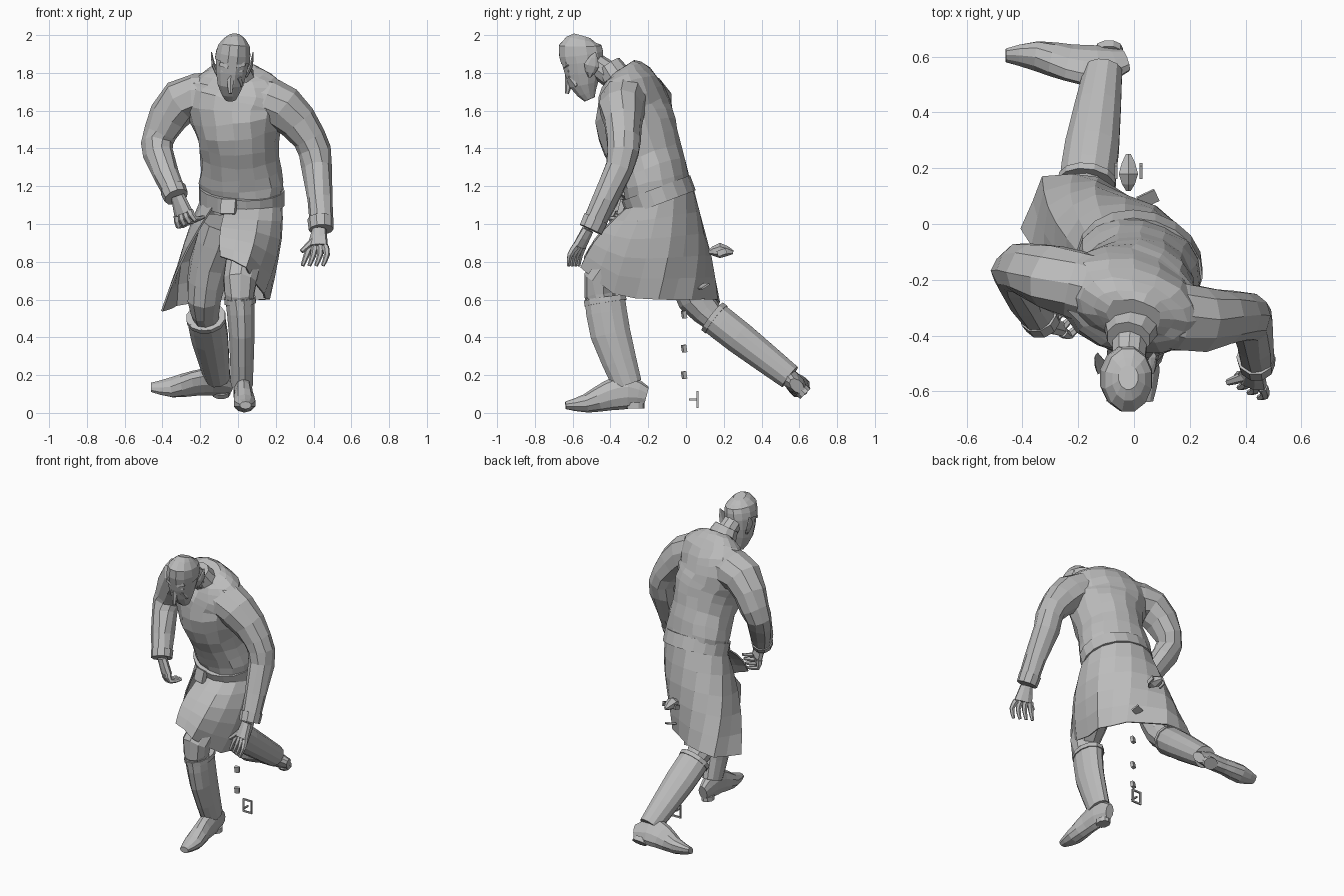
import bpy, bmesh, math, random
from mathutils import Vector

random.seed(4)
default_cube = bpy.data.objects.get("Cube")
if default_cube:
    bpy.data.objects.remove(default_cube, do_unlink=True)

grey = bpy.data.materials.new("plain grey")
grey.use_nodes = True
grey.diffuse_color = (.5, .5, .5, 1)
grey.node_tree.nodes["Principled BSDF"].inputs["Base Color"].default_value = grey.diffuse_color


def finish(name, bm):
    bmesh.ops.recalc_face_normals(bm, faces=bm.faces)
    mesh = bpy.data.meshes.new(name)
    bm.to_mesh(mesh)
    bm.free()
    mesh.materials.append(grey)
    obj = bpy.data.objects.new(name, mesh)
    bpy.context.collection.objects.link(obj)
    return obj


def refine(points):
    """Insert one smooth in-between point into every span."""
    result = [points[0]]
    for i, (here, after) in enumerate(zip(points, points[1:])):
        before = points[max(i - 1, 0)]
        beyond = points[min(i + 2, len(points) - 1)]
        middle = [(b + c) / 2 + (b + c - a - d) / 16
                  for a, b, c, d in zip(before, here, after, beyond)]
        result += [middle, after]
    return result


def bridge(bm, rows, closed):
    for low, high in zip(rows, rows[1:]):
        for k in range(len(low) if closed else len(low) - 1):
            n = (k + 1) % len(low)
            bm.faces.new((low[k], low[n], high[n], high[k]))


def loft(name, rings, side=(1, 0, 0), sides=10, jitter=0):
    """Skin elliptical rings (x, y, z, half width, half depth) along a smooth path."""
    rings = refine([(*r, r[-1]) if len(r) == 4 else r for r in rings])
    centres = [Vector(r[:3]) for r in rings]
    bm = bmesh.new()
    loops = []
    for i, (*_, width, depth) in enumerate(rings):
        along = (centres[min(i + 1, len(rings) - 1)] - centres[max(i - 1, 0)]).normalized()
        across = Vector(side)
        across = (across - along * across.dot(along)).normalized()
        outward = along.cross(across)
        loop = []
        for k in range(sides):
            angle = math.tau * (k + .5) / sides
            point = centres[i] + across * width * math.cos(angle) + outward * depth * math.sin(angle)
            point += Vector([random.uniform(-jitter, jitter) for _ in range(3)])
            loop.append(bm.verts.new(point))
        loops.append(loop)
    bridge(bm, loops, True)
    bm.faces.new(loops[0])
    bm.faces.new(loops[-1])
    return finish(name, bm)


def limb(name, joints, radii, **options):
    loft(name, [(*joint, radius) for joint, radius in zip(joints, radii)], **options)


def box(name, centre, size, turn=(0, 0, 0)):
    bm = bmesh.new()
    bmesh.ops.create_cube(bm, size=1)
    bmesh.ops.scale(bm, vec=size, verts=bm.verts)
    obj = finish(name, bm)
    obj.location = centre
    obj.rotation_euler = [math.radians(degrees) for degrees in turn]


# Torso, belt and collar share the twist of the hips
twist = Vector((3, -1, 0)).normalized()
front = Vector((-1, -3, 0)).normalized()
cloth = .006
loft("tunic_top", [
    (.02, -.14, 1.12, .21, .17), (.02, -.16, 1.22, .23, .18), (.01, -.21, 1.36, .21, .19),
    (0, -.26, 1.5, .23, .21), (-.02, -.28, 1.62, .26, .19), (0, -.29, 1.71, .26, .16),
    (0, -.31, 1.79, .2, .11), (0, -.33, 1.83, .1, .07)],
    twist, sides=16, jitter=cloth)
loft("belt", [(.02, -.13, 1.11, .23, .19), (.02, -.16, 1.19, .23, .19)], twist, sides=18)
box("belt_buckle", (-.05, -.33, 1.09), (.08, .03, .08), (-15, 0, -18))
box("belt_tail", (-.06, -.34, 1.02), (.03, .02, .1), (-15, 8, -18))
loft("collar", [(-.01, -.37, 1.78, .1, .08), (-.02, -.41, 1.84, .08, .07)])
loft("neck", [(-.01, -.36, 1.76, .07), (-.02, -.5, 1.86, .06)])

# Head
skull = [(-.04, -.51, 1.66, .03), (-.04, -.54, 1.74, .07, .08), (-.03, -.55, 1.86, .09, .11),
         (-.02, -.56, 1.94, .08, .11), (-.02, -.55, 1.99, .03, .04)]
loft("head", skull, sides=12)
loft("cap", [(x, y, z + cloth, width + cloth, depth + cloth) for x, y, z, width, depth in skull[2:]],
     sides=12)
limb("nose", [(-.03, -.63, 1.83), (-.04, -.62, 1.76), (-.04, -.63, 1.69)], (.01, .02, .01), sides=6)
box("mouth", (-.04, -.58, 1.71), (.05, .02, .01), (25, 0, 0))
for label, m in (("left", 1), ("right", -1)):
    def beside(offset, y, z):
        return (m * offset - .03, y, z)
    box(label + "_brow", beside(.04, -.63, 1.84), (.05, .03, .02), (0, -m * 18, m * 20))
    box(label + "_eye", beside(.04, -.62, 1.81), (.03, .02, .01), (0, 0, m * 20))
    limb(label + "_cheek", [beside(.03, -.61, 1.78), beside(.05, -.58, 1.73)], (.02, .01), sides=6)
    loft(label + "_ear", [(*beside(.07, -.51, 1.78), .01), (*beside(.1, -.5, 1.84), .01, .04),
                          (*beside(.11, -.48, 1.91), .003)], sides=6)

# Skirt: hem runs from the left front edge round the back to the right front edge
hem = refine([(-.09, -.53, .83), (.04, -.55, .77), (.13, -.38, .63), (.16, -.15, .6), (.08, .02, .6),
              (-.12, .16, .6), (-.32, .17, .57), (-.4, -.01, .54)])
bm = bmesh.new()
rows = []
steps = 5
for step in range(steps + 1):
    drop = step / steps
    row = []
    for k, hem_point in enumerate(hem):
        angle = math.radians(-8 + 338 * k / (len(hem) - 1))
        right_way, front_way = twist * math.sin(angle), front * math.cos(angle)
        outward = right_way + front_way
        waist = Vector((.02, -.14, 1.13)) + right_way * .22 + front_way * .18
        waist.z += outward.y * .05
        bulge = .035 * math.sin(math.pi * drop) + .01 * drop * (-1) ** k
        row.append(bm.verts.new(waist.lerp(Vector(hem_point), drop) + outward * bulge))
    rows.append(row)
bridge(bm, rows, False)
skirt = finish("tunic_skirt", bm)
skirt.modifiers.new("cloth thickness", "SOLIDIFY").thickness = .01

# Legs
leg_radii = (.12, .11, .09, .07)
limb("left_trouser", [(.08, -.16, 1), (.05, -.31, .85), (.01, -.46, .7), (.01, -.44, .57)],
     leg_radii, jitter=cloth)
limb("right_trouser", [(-.08, -.08, 1), (-.15, 0, .78), (-.18, .05, .6), (-.17, .15, .5)],
     leg_radii, jitter=cloth)


# Boots: shaft, cuff, foot and heel
def boot(name, shaft, heel, toe, up):
    loft(name + "_shaft", shaft, sides=12)
    (*top, width, depth), (*below, _, _) = shaft[:2]
    rim = Vector(top).lerp(Vector(below), .15)
    loft(name + "_cuff", [(*centre, width + cloth, depth + cloth) for centre in (top, rim)], sides=12)
    heel, up = Vector(heel), Vector(up).normalized()
    ahead = (Vector(toe) - heel).normalized()
    across = ahead.cross(up)
    profile = [(0, .06, .03, .05), (.1, .09, .05, .09), (.2, .08, .05, .08),
               (.32, .05, .06, .05), (.43, .05, .03, .02)]
    loft(name + "_foot", [(*(heel + ahead * reach + up * rise), width, depth)
                          for reach, rise, width, depth in profile], across)
    loft(name + "_heel", [(*(heel + ahead * .06 + up * rise), .04, .05) for rise in (0, .03)], across)


boot("left_boot", [(.01, -.43, .61, .08, .11), (.02, -.4, .42, .07, .11), (.02, -.31, .15, .06, .08)],
     heel=(.02, -.21, .03), toe=(.04, -.64, -.01), up=(0, 0, 1))
boot("right_boot", [(-.17, .14, .51, .1, .09), (-.15, .28, .4, .1, .09), (-.11, .55, .19, .07, .07)],
     heel=(-.03, .63, .1), toe=(-.45, .64, .1), up=(0, -1, 1))


# Arms and hands
def hand(name, wrist, aim, across, curl, thumb):
    wrist, aim, across = Vector(wrist), Vector(aim).normalized(), Vector(across).normalized()
    palm = wrist + aim * .1
    loft(name + "_palm", [(*wrist, .04, .03), (*palm, .06, .03)], across, sides=8)
    for i in range(4):
        spread = across * (i - 1.5)
        base = palm + spread * .03
        middle = base + aim * .05 + spread * .01
        tip = middle + aim * .02 + Vector(curl)
        limb(f"{name}_finger_{i + 1}", (base, middle, tip), (.02, .016, .01), side=across, sides=6)
    root = wrist + aim * .04
    limb(name + "_thumb", (root, root + Vector(thumb)), (.025, .012), side=across, sides=6)


def sleeve(label, joints):
    sideways = (0, 1, 0)
    limb(label + "_sleeve", joints, (.13, .12, .09, .08, .06), side=sideways, jitter=cloth)
    elbow, wrist = Vector(joints[-2]), Vector(joints[-1])
    limb(label + "_cuff", (wrist.lerp(elbow, .15), wrist.lerp(elbow, -.03)), (.07, .066), side=sideways)


sleeve("left", [(.1, -.32, 1.66), (.24, -.34, 1.61), (.38, -.33, 1.45), (.42, -.35, 1.3), (.44, -.5, .98)])
sleeve("right", [(-.14, -.24, 1.67), (-.3, -.19, 1.65), (-.41, -.16, 1.48), (-.42, -.2, 1.37),
                 (-.33, -.35, 1.15)])
hand("left_hand", wrist=(.43, -.52, .97), aim=(-.1, -.5, -1), across=(1, -.5, 0),
     curl=(-.02, 0, -.04), thumb=(-.09, -.03, -.08))
hand("right_hand", wrist=(-.32, -.36, 1.15), aim=(.3, 0, -.9), across=(.7, -.6, .3),
     curl=(.04, .05, .03), thumb=(.05, 0, -.06))

# Small loose trinkets hanging below the back
limb("trinket_body", [(-.02, .12, .85), (-.02, .18, .86), (-.02, .25, .85)], (.01, .04, .01), sides=6)
for m in (-1, 1):
    box("trinket_side_plate", (m * .045 - .02, .19, .85), (.01, .05, .03), (20, 0, 0))
    box("loose_buckle_post", (m * .03 + .03, .06, .07), (.01, .01, .08))
    box("loose_buckle_bar", (.03, .06, m * .04 + .07), (.07, .01, .01))
box("loose_buckle_pin", (.03, .04, .07), (.01, .05, .01))
box("trinket_blade", (.05, .09, .67), (.07, .05, .01), (30, 0, 25))
for z in (.52, .34, .2):
    box("trinket_bead", (0, -.01, z), (.03, .02, .04), (10, 0, 20))
